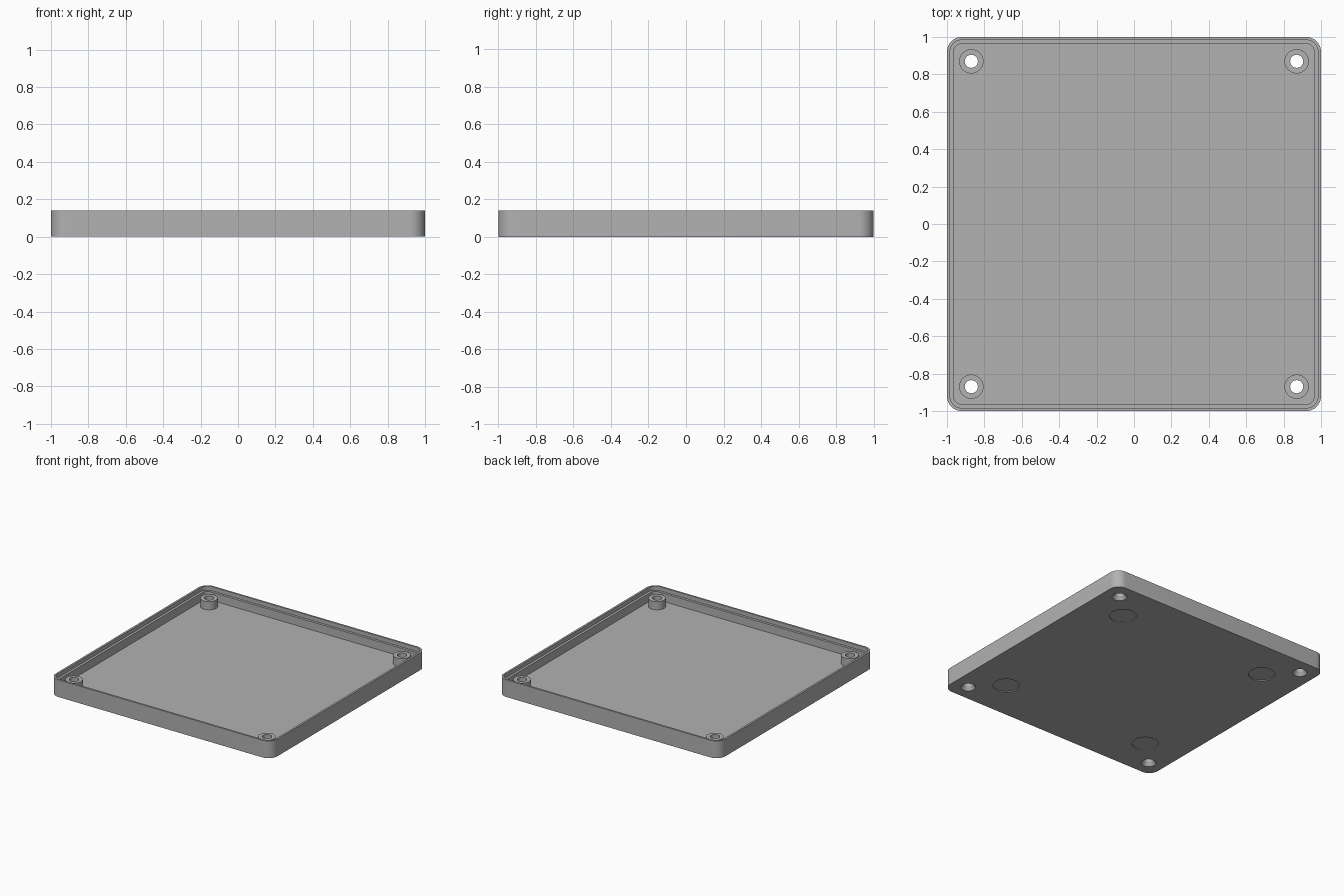
import bpy, bmesh, math

if "Cube" in bpy.data.objects:
    bpy.data.objects.remove(bpy.data.objects["Cube"])

HEIGHT, FLOOR, STEP = 0.14, 0.04, 0.107
HOLE, FOOT = 0.87, 0.67          # corner offsets of screw holes and foot recesses
CORNERS = [(sx, sy) for sx in (-1, 1) for sy in (-1, 1)]

grey = bpy.data.materials.new("grey plastic")
grey.diffuse_color = (0.445, 0.445, 0.445, 1)
grey.use_nodes = True
grey.node_tree.nodes["Principled BSDF"].inputs["Base Color"].default_value = grey.diffuse_color


def make_object(name, bm):
    bmesh.ops.recalc_face_normals(bm, faces=bm.faces)
    mesh = bpy.data.meshes.new(name)
    bm.to_mesh(mesh)
    bm.free()
    mesh.materials.append(grey)
    ob = bpy.data.objects.new(name, mesh)
    bpy.context.collection.objects.link(ob)
    return ob


def loft(name, rings):
    """Skin a stack of point rings and cap both ends."""
    bm = bmesh.new()
    loops = [[bm.verts.new(p) for p in ring] for ring in rings]
    n = len(loops[0])
    for a, b in zip(loops, loops[1:]):
        for i in range(n):
            j = (i + 1) % n
            bm.faces.new((a[i], a[j], b[j], b[i]))
    bm.faces.new(loops[0])
    bm.faces.new(loops[-1])
    return make_object(name, bm)


def rounded_square(inset, z, radius=0.08, steps=10):
    r, c = radius - inset, 1 - radius
    pts = []
    for k, (sx, sy) in enumerate([(1, 1), (-1, 1), (-1, -1), (1, -1)]):
        for i in range(steps + 1):
            a = math.pi / 2 * (k + i / steps)
            pts.append((sx * c + r * math.cos(a), sy * c + r * math.sin(a), z))
    return pts


def turned(name, x, y, profile, n=40):
    """Solid of revolution from (radius, z) pairs."""
    return loft(name, [[(x + r * math.cos(2 * math.pi * i / n),
                         y + r * math.sin(2 * math.pi * i / n), z)
                        for i in range(n)] for r, z in profile])


def apply_boolean(target, tool, operation):
    mod = target.modifiers.new(operation, 'BOOLEAN')
    mod.operation, mod.object, mod.solver = operation, tool, 'EXACT'
    bpy.context.view_layer.objects.active = target
    bpy.ops.object.modifier_apply(modifier=mod.name)
    bpy.data.objects.remove(tool)


# Tray: floor, wall and stepped rim
tray = loft("tray", [rounded_square(0, 0), rounded_square(0, HEIGHT),
                     rounded_square(0.016, HEIGHT), rounded_square(0.016, STEP),
                     rounded_square(0.036, STEP), rounded_square(0.036, FLOOR)])

for sx, sy in CORNERS:
    # Screw boss
    x, y = sx * HOLE, sy * HOLE
    boss = turned("screw_boss", x, y, [(0.065, FLOOR - 0.02), (0.065, STEP)])
    apply_boolean(tray, boss, 'UNION')
    # Countersunk through hole
    hole = turned("screw_hole", x, y, [(0.0615, -0.01), (0.035, 0.03), (0.035, 0.2)])
    apply_boolean(tray, hole, 'DIFFERENCE')
    # Shallow foot recess underneath
    recess = turned("foot_recess", sx * FOOT, sy * FOOT, [(0.098, -0.01), (0.098, 0.007)])
    apply_boolean(tray, recess, 'DIFFERENCE')

bpy.ops.object.select_all(action='DESELECT')
tray.select_set(True)
bpy.context.view_layer.objects.active = tray
bpy.ops.object.shade_smooth_by_angle(angle=math.radians(30))
